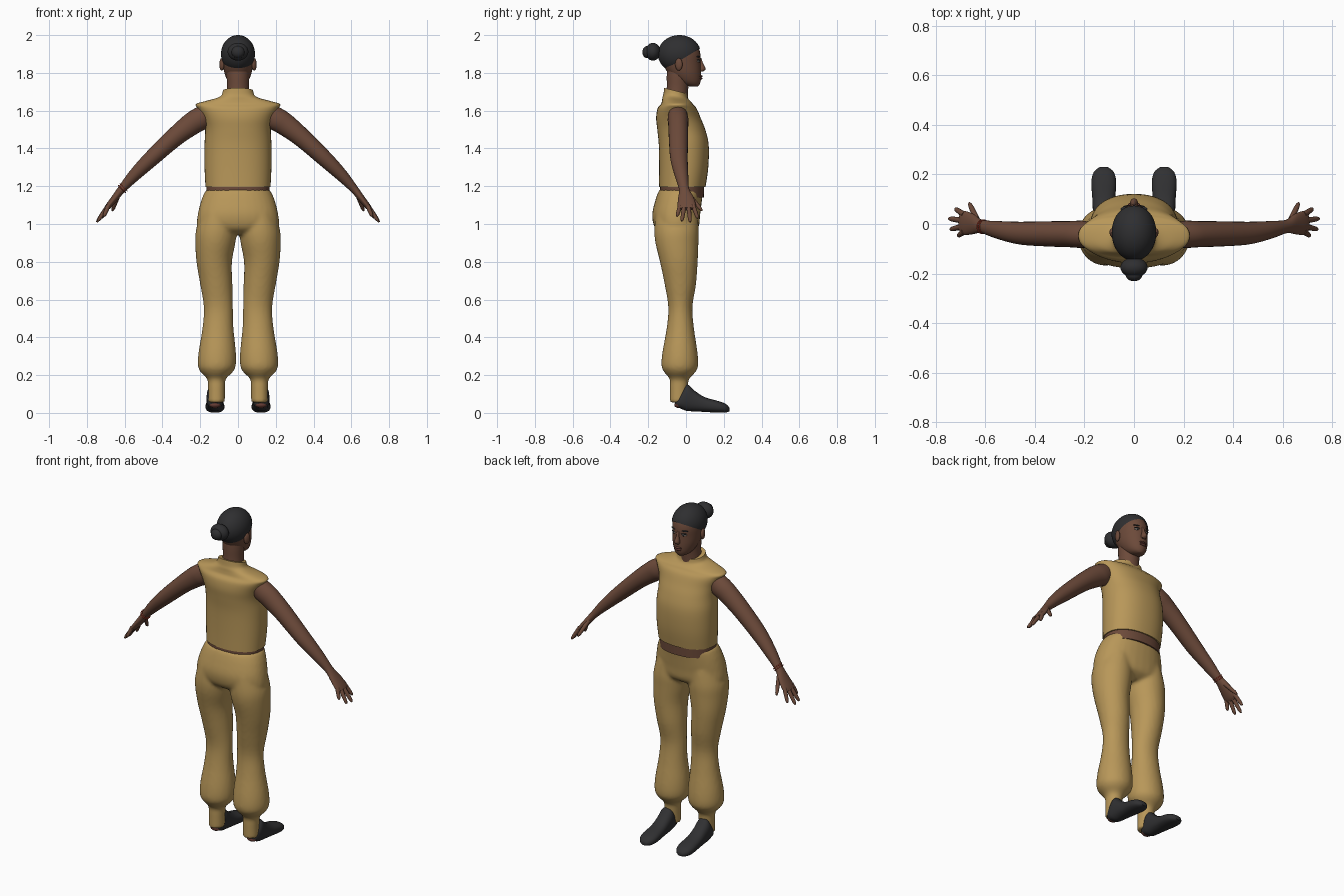
import bpy
import bmesh
import math
from mathutils import Vector, Matrix

if "Cube" in bpy.data.objects:
    bpy.data.objects.remove(bpy.data.objects["Cube"], do_unlink=True)

X, Y, Z = Vector((1, 0, 0)), Vector((0, 1, 0)), Vector((0, 0, 1))


def material(name, rgb):
    mat = bpy.data.materials.new(name)
    mat.use_nodes = True
    colour = (*rgb, 1)
    mat.diffuse_color = colour
    bsdf = mat.node_tree.nodes["Principled BSDF"]
    bsdf.inputs["Base Color"].default_value = colour
    bsdf.inputs["Roughness"].default_value = 0.8
    return mat


cloth = material("tan cloth", (0.48, 0.31, 0.1))
skin = material("brown skin", (0.15, 0.068, 0.042))
black = material("black hair", (0.028, 0.028, 0.03))
leather = material("black leather", (0.03, 0.03, 0.032))
lip = material("lip", (0.13, 0.045, 0.035))
white = material("eye white", (0.4, 0.36, 0.32))
red = material("red thread", (0.5, 0.06, 0.03))


def finish(name, bm, mat, side=1):
    """Turn a bmesh into a smooth object, reflected in x when side is -1."""
    for v in bm.verts:
        v.co.x *= side
    bmesh.ops.recalc_face_normals(bm, faces=bm.faces)
    mesh = bpy.data.meshes.new(name)
    bm.to_mesh(mesh)
    bm.free()
    mesh.materials.append(mat)
    obj = bpy.data.objects.new(name, mesh)
    bpy.context.collection.objects.link(obj)
    bpy.ops.object.select_all(action="DESELECT")
    obj.select_set(True)
    bpy.context.view_layer.objects.active = obj
    bpy.ops.object.shade_smooth_by_angle(angle=math.radians(50))
    return obj


def spline(rings, steps):
    """Catmull-Rom through rows of numbers."""
    rows = [Vector(r) for r in rings]
    out = []
    for i in range(len(rows) - 1):
        a, b = rows[max(i - 1, 0)], rows[i]
        c, d = rows[i + 1], rows[min(i + 2, len(rows) - 1)]
        for s in range(steps):
            t = s / steps
            out.append(b + (c - a) * (t / 2) + (a * 2 - b * 5 + c * 4 - d) * (t * t / 2)
                       + (b * 3 - a - c * 3 + d) * (t ** 3 / 2))
    return out + [rows[-1]]


def loft(bm, rings, u=X, v=Y, power=2, steps=4, sides=32):
    """Skin rings of (x, y, z, radius along u, radius along v)."""
    loops = []
    for r in spline(rings, steps):
        loop = []
        for k in range(sides):
            a = math.tau * k / sides
            c, s = math.cos(a), math.sin(a)
            cu = math.copysign(abs(c) ** (2 / power), c)
            sv = math.copysign(abs(s) ** (2 / power), s)
            loop.append(bm.verts.new(Vector(r[:3]) + u * cu * r[3] + v * sv * r[4]))
        loops.append(loop)
    for p, q in zip(loops, loops[1:]):
        for k in range(sides):
            n = (k + 1) % sides
            bm.faces.new((p[k], p[n], q[n], q[k]))
    bm.faces.new(loops[0])
    bm.faces.new(loops[-1])
    return bm


def blob(name, centre, radii, mat, side=1, turn=0):
    bm = bmesh.new()
    bmesh.ops.create_uvsphere(bm, u_segments=24, v_segments=14, radius=1)
    matrix = Matrix.Translation(centre) @ Matrix.Rotation(turn, 4, "Z") @ Matrix.Diagonal((*radii, 1))
    bm.transform(matrix)
    return finish(name, bm, mat, side)


# Sleeveless top with shoulders and a collar lower at the throat
top = [(0, -.02, 1.195, .172, .123), (0, -.012, 1.3, .177, .13), (0, -.012, 1.42, .177, .132),
       (0, -.025, 1.5, .174, .127), (0, -.04, 1.56, .186, .118), (0, -.047, 1.61, .212, .104),
       (0, -.048, 1.634, .223, .085), (0, -.05, 1.65, .175, .077), (0, -.054, 1.665, .115, .07),
       (0, -.055, 1.68, .088, .064), (0, -.055, 1.705, .08, .06)]
bm = loft(bmesh.new(), top, power=2.25, sides=48)
for vert in bm.verts:
    fade = min(max((vert.co.z - 1.64) / 0.06, 0), 1)
    vert.co.z -= 0.25 * fade * (vert.co.y + 0.055)
finish("sleeveless_top", bm, cloth)

# Bare waist
waist = [(0, -.022, 1.14, .166, .117), (0, -.02, 1.22, .166, .117)]
finish("waist", loft(bmesh.new(), waist, power=2.25, sides=48), skin)

# Trousers: hips and two gathered legs fused together
hips = [(0, -.025, 1.18, .17, .118), (0, -.038, 1.13, .193, .123), (0, -.052, 1.05, .213, .127),
        (0, -.05, .98, .214, .115), (0, -.05, .945, .15, .07)]
leg = [(.11, -.05, 1.06, .085, .11), (.115, -.05, .97, .107, .118), (.12, -.048, .9, .106, .114),
       (.126, -.038, .8, .094, .1), (.115, -.03, .68, .085, .083), (.104, -.03, .56, .077, .064),
       (.106, -.03, .45, .082, .072), (.11, -.032, .32, .099, .093), (.112, -.033, .25, .1, .097),
       (.113, -.033, .215, .084, .082), (.114, -.035, .18, .05, .052), (.114, -.037, .14, .045, .048),
       (.114, -.04, .055, .044, .045)]
bm = loft(bmesh.new(), hips, power=2.2)
loft(bm, leg)
loft(bm, [(-r[0], *r[1:]) for r in leg])
trousers = finish("trousers", bm, cloth)
remesh = trousers.modifiers.new("fuse", "REMESH")
remesh.mode = "VOXEL"
remesh.voxel_size = 0.01
remesh.use_smooth_shade = True
soften = trousers.modifiers.new("soften", "SMOOTH")
soften.factor = 0.5
soften.iterations = 4

# Neck and head
neck = [(0, -.05, 1.64, .062, .058), (0, -.045, 1.72, .058, .057), (0, -.042, 1.78, .06, .06),
        (0, -.04, 1.84, .06, .06)]
finish("neck", loft(bmesh.new(), neck), skin)
head = [(0, .042, 1.728, .018, .02), (0, .027, 1.738, .038, .044), (0, .01, 1.76, .056, .068),
        (0, -.008, 1.8, .072, .088), (0, -.022, 1.85, .08, .1), (0, -.029, 1.9, .083, .105),
        (0, -.033, 1.94, .074, .096), (0, -.035, 1.97, .054, .068), (0, -.035, 1.985, .03, .04)]
finish("head", loft(bmesh.new(), head), skin)
nose = [(0, .074, 1.88, .007, .006), (0, .08, 1.85, .009, .011), (0, .085, 1.822, .016, .019),
        (0, .08, 1.808, .013, .012)]
finish("nose", loft(bmesh.new(), nose, sides=16), skin)
blob("upper_lip", (0, .078, 1.782), (.024, .01, .006), lip)
blob("lower_lip", (0, .077, 1.771), (.021, .01, .007), lip)

# Swept-back hair, trimmed along a sloping hairline, with a bun
bm = bmesh.new()
bmesh.ops.create_uvsphere(bm, u_segments=48, v_segments=32, radius=1)
bm.transform(Matrix.Translation((0, -.035, 1.9)) @ Matrix.Diagonal((.09, .114, .1, 1)))
bmesh.ops.bisect_plane(bm, geom=bm.verts[:] + bm.edges[:] + bm.faces[:], plane_co=(0, 0, 1.885),
                       plane_no=(0, .6, -1), clear_outer=True)
finish("hair", bm, black)
blob("bun", (0, -.175, 1.912), (.055, .04, .047), black)
blob("bun_knot", (0, -.205, 1.91), (.034, .026, .032), black)

for side, label in ((1, "left"), (-1, "right")):
    # Face details
    blob(label + "_ear", (.086, -.038, 1.845), (.012, .02, .033), skin, side, -0.3)
    blob(label + "_eye", (.033, .065, 1.862), (.015, .008, .006), white, side, -0.3)
    blob(label + "_iris", (.032, .0695, 1.862), (.006, .005, .006), black, side, -0.3)
    blob(label + "_eyelash", (.033, .067, 1.869), (.017, .008, .003), black, side, -0.3)
    blob(label + "_eyebrow", (.035, .065, 1.886), (.02, .007, .004), black, side, -0.3)

    # Arm and palm
    arm = [(.15, -.045, 1.6, .046, .05), (.205, -.042, 1.555, .055, .064), (.255, -.041, 1.522, .053, .06),
           (.34, -.04, 1.455, .051, .051), (.46, -.037, 1.345, .046, .043), (.55, -.024, 1.257, .036, .033),
           (.615, -.01, 1.185, .027, .022), (.65, 0, 1.14, .041, .019), (.685, .004, 1.096, .049, .016),
           (.7, .004, 1.08, .042, .011)]
    finish(label + "_arm", loft(bmesh.new(), arm, Y, Vector((.7, 0, .7)), sides=24), skin, side)

    # Thumb and fingers
    digits = {"thumb": ((.635, .02, 1.15), (.665, .085, 1.07)), "index": ((.685, .037, 1.1), (.722, .062, 1.03)),
              "middle": ((.692, .014, 1.09), (.748, .022, 1.01)), "ring": ((.692, -.01, 1.09), (.742, -.022, 1.015)),
              "little": ((.685, -.03, 1.1), (.71, -.048, 1.04))}
    for digit, (base, tip) in digits.items():
        p, q = Vector(base), Vector(tip)
        turn = (q - p).to_track_quat("Z", "Y")
        rings = [(*p.lerp(q, t), r, r) for t, r in ((0, .012), (.5, .011), (.85, .009), (1, .004))]
        bm = loft(bmesh.new(), rings, turn @ X, turn @ Y, sides=12)
        finish(label + "_" + digit + "_finger", bm, skin, side)

    # Slip-on shoe and the heel inside it
    shoe = [(.122, -.057, .05, .018, .008), (.122, -.042, .056, .034, .026), (.122, -.015, .072, .042, .055),
            (.122, .008, .08, .044, .07), (.122, .045, .063, .044, .055), (.122, .1, .044, .046, .039),
            (.122, .17, .032, .05, .031), (.122, .21, .025, .04, .023), (.122, .23, .018, .016, .01)]
    finish(label + "_shoe", loft(bmesh.new(), shoe, X, Z, power=2.4), leather, side)
    blob(label + "_heel", (.122, -.04, .042), (.03, .022, .016), lip, side)

# Thread bracelet on the right wrist
direction = Vector((-.7, 0, -.7))
for i in (-1, 1):
    bpy.ops.mesh.primitive_torus_add(
        major_radius=.027, minor_radius=.0025, major_segments=32, minor_segments=8,
        location=Vector((-.61, -.011, 1.19)) + direction * i * .006,
        rotation=direction.to_track_quat("Z", "Y").to_euler())
    band = bpy.context.object
    band.name = "bracelet_band"
    band.data.materials.append(red)
    bpy.ops.object.shade_smooth_by_angle()
